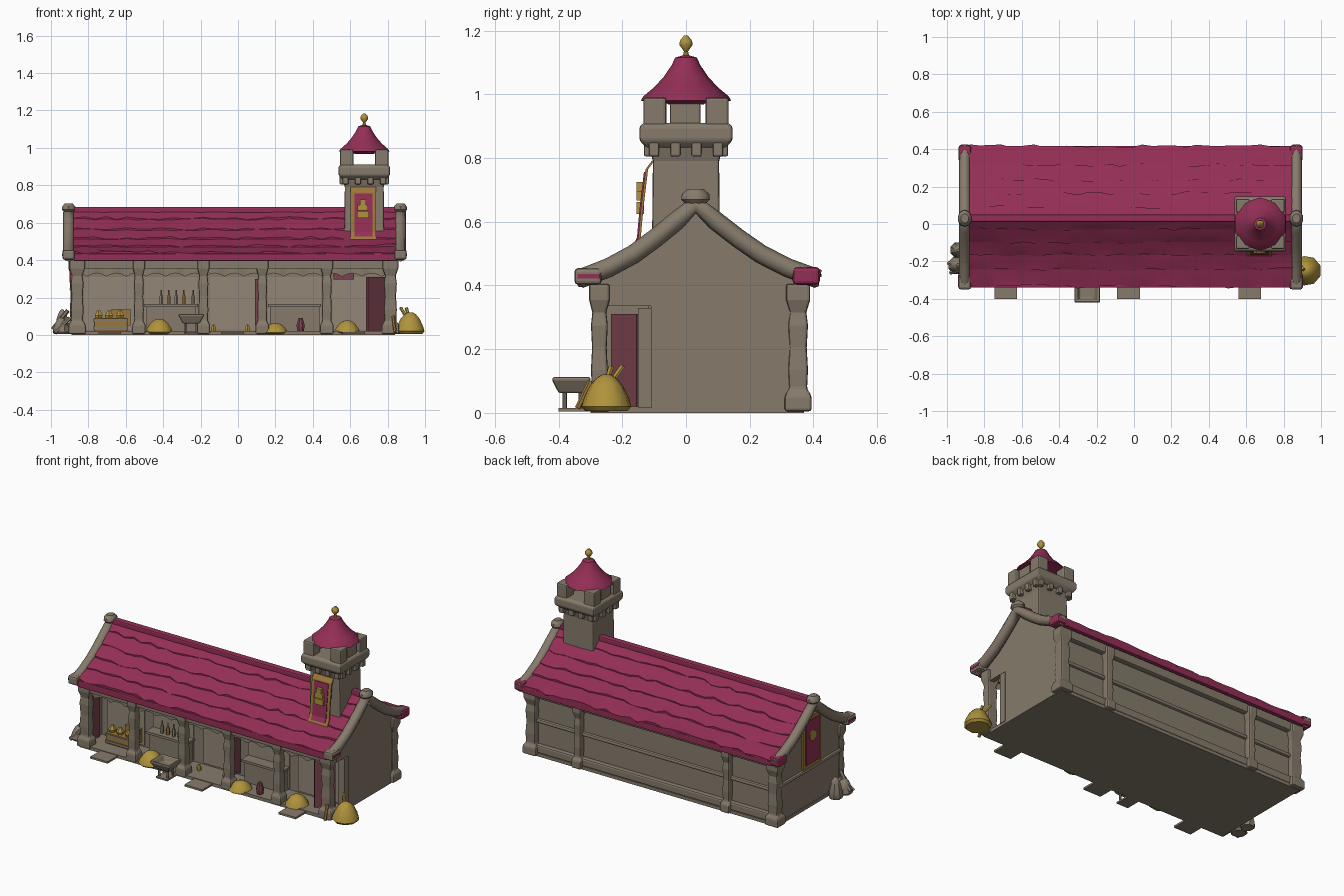
import bpy, bmesh, math, random
from mathutils import Vector

if "Cube" in bpy.data.objects:
    bpy.data.objects.remove(bpy.data.objects["Cube"])
random.seed(4)


def material(name, rgb):
    m = bpy.data.materials.new(name)
    m.diffuse_color = (*rgb, 1)
    m.use_nodes = True
    m.node_tree.nodes["Principled BSDF"].inputs["Base Color"].default_value = m.diffuse_color
    return m


STONE = material("warm grey stone", (0.24, 0.198, 0.148))
PALE = material("pale plaster", (0.29, 0.245, 0.185))
PINK = material("crimson tile", (0.295, 0.028, 0.092))
GOLD = material("gold", (0.43, 0.29, 0.045))
OCHRE = material("ochre wood", (0.33, 0.185, 0.045))
PLUM = material("faded plum", (0.2, 0.055, 0.075))


def finish(bm, name, mat, smooth=False, bevel=0):
    bmesh.ops.recalc_face_normals(bm, faces=bm.faces)
    me = bpy.data.meshes.new(name)
    bm.to_mesh(me)
    bm.free()
    me.materials.append(mat)
    ob = bpy.data.objects.new(name, me)
    bpy.context.collection.objects.link(ob)
    if bevel:
        mod = ob.modifiers.new("bevel", "BEVEL")
        mod.width, mod.segments = bevel, 2
    if smooth:
        bpy.context.view_layer.objects.active = ob
        ob.select_set(True)
        bpy.ops.object.shade_smooth_by_angle(angle=math.radians(40))
        ob.select_set(False)
    return ob


def box(name, x, y, z, mat=STONE, bevel=0):
    bm = bmesh.new()
    bmesh.ops.create_cube(bm, size=1)
    for v in bm.verts:
        v.co = [(a + b) / 2 + c * (b - a) for (a, b), c in zip((x, y, z), v.co)]
    return finish(bm, name, mat, bevel=bevel)


def prism(name, outline, x0, x1, mat=STONE):
    """Extrude a y-z outline along x."""
    bm = bmesh.new()
    f = bm.faces.new([bm.verts.new((x0, y, z)) for y, z in outline])
    r = bmesh.ops.extrude_face_region(bm, geom=[f])
    for v in r["geom"]:
        if isinstance(v, bmesh.types.BMVert):
            v.co.x = x1
    return finish(bm, name, mat)


def lathe(name, profile, loc, mat, sides=8, square=False, scale=(1, 1)):
    """Stack rings of (radius, z); square rings use half-widths."""
    bm = bmesh.new()
    n = 4 if square else sides
    k, off = (math.sqrt(2), math.pi / 4) if square else (1, math.pi / sides)
    rings = []
    for r, z in profile:
        rings.append([bm.verts.new((loc[0] + r * k * scale[0] * math.cos(off + math.tau * i / n),
                                    loc[1] + r * k * scale[1] * math.sin(off + math.tau * i / n),
                                    loc[2] + z)) for i in range(n)])
    for a, b in zip(rings, rings[1:]):
        for i in range(n):
            bm.faces.new((a[i], a[(i + 1) % n], b[(i + 1) % n], b[i]))
    bm.faces.new(rings[0])
    bm.faces.new(rings[-1])
    return finish(bm, name, mat, smooth=not square, bevel=0.008 if square else 0)


def rod(name, a, b, r, mat):
    a, b = Vector(a), Vector(b)
    bm = bmesh.new()
    bmesh.ops.create_cone(bm, cap_ends=True, segments=6, radius1=r, radius2=r, depth=(b - a).length)
    q = (b - a).to_track_quat("Z", "Y")
    for v in bm.verts:
        v.co = q @ v.co + (a + b) / 2
    return finish(bm, name, mat, smooth=True)


# Roof curve, from ridge down to each eave
RY = 0.03
SLOPE = [(0, 0.668), (0.06, 0.616), (0.13, 0.56), (0.2, 0.51), (0.28, 0.468), (0.375, 0.432)]


def side_curve(s, dz=0):
    k = 0.365 / 0.375 if s < 0 else 1.03
    return [(RY + s * d * k, z + dz) for d, z in SLOPE]


def full_curve(dz=0):
    return side_curve(-1, dz)[::-1] + side_curve(1, dz)[1:]


prism("roof_core", full_curve(0) + full_curve(-0.033)[::-1], -0.88, 0.85, PINK)

# Worn, uneven tile courses
for s, label in ((-1, "front"), (1, "back")):
    bm = bmesh.new()
    pts = side_curve(s, 0.003)
    for a, b in zip(pts, pts[1:]):
        cols = []
        for i in range(31):
            x = -0.88 + 1.73 * i / 30
            j, m = random.uniform(-0.01, 0.01), random.uniform(0.3, 0.7)
            cols.append([bm.verts.new(p) for p in (
                (x, a[0], a[1]),
                (x, a[0] * (1 - m) + b[0] * m, a[1] * (1 - m) + b[1] * m + random.uniform(0, 0.006)),
                (x, b[0] + s * j, b[1] - j * 0.5 + random.uniform(0, 0.011)),
                (x, b[0] + s * j, b[1] - 0.008))])
        for p, q in zip(cols, cols[1:]):
            for k in range(3):
                bm.faces.new((p[k], q[k], q[k + 1], p[k + 1]))
    finish(bm, label + "_roof_tiles", PINK, smooth=True)
box("ridge_cap", (-0.88, 0.85), (RY - 0.02, RY + 0.02), (0.65, 0.685), PINK, 0.008)
for y in (-0.325, 0.405):
    box("eave_lip", (-0.88, 0.85), (y - 0.015, y + 0.012), (0.395, 0.435), PINK, 0.006)

# Main hall, end walls and floor
under = full_curve(-0.02)
inner = [(-0.12, 0.02), (-0.12, 0.5)] + [p for p in under if -0.1 < p[0] < 0.34] + [(0.34, 0.43), (0.345, 0.02)]
prism("hall", inner, -0.86, 0.82)
gable = [p for p in under if -0.27 < p[0] < 0.34]
prism("left_end_wall", [(-0.27, 0.01), (-0.27, 0.44)] + gable + [(0.34, 0.43), (0.36, 0.01)], -0.885, -0.86)
prism("right_end_wall", [(-0.11, 0.01), (-0.11, 0.335), (-0.27, 0.335), (-0.27, 0.44)] + gable
      + [(0.34, 0.43), (0.36, 0.01)], 0.81, 0.84)
box("right_wall_edge", (0.8, 0.845), (-0.15, -0.108), (0.015, 0.33))
box("floor", (-0.89, 0.84), (-0.3, 0.37), (0, 0.02))
box("left_wall_ledge", (-0.9, -0.87), (-0.26, 0.35), (0.235, 0.255), bevel=0.008)

# Gable coping with knobs
for x, label in ((-0.905, "left"), (0.868, "right")):
    cu = bpy.data.curves.new(label + "_coping", "CURVE")
    cu.dimensions, cu.bevel_depth, cu.bevel_resolution, cu.use_fill_caps = "3D", 0.03, 2, True
    sp = cu.splines.new("POLY")
    path = full_curve(-0.012)
    sp.points.add(len(path) - 1)
    for p, (y, z) in zip(sp.points, path):
        p.co = (x, y, z, 1)
    ob = bpy.data.objects.new(label + "_coping", cu)
    bpy.context.collection.objects.link(ob)
    cu.materials.append(STONE)
    lathe(label + "_peak_knob", [(0.03, 0), (0.045, 0.015), (0.043, 0.032), (0.025, 0.048)],
          (x, RY, 0.655), STONE, 10, scale=(0.85, 1))
    box(label + "_front_coping_end", (x - 0.033, x + 0.033), (-0.35, -0.265), (0.402, 0.455), STONE, 0.012)
    box(label + "_front_coping_stripe", (x - 0.036, x + 0.036), (-0.34, -0.27), (0.422, 0.436), PINK)
    box(label + "_back_coping_end", (x - 0.034, x + 0.034), (0.335, 0.42), (0.402, 0.458), PINK, 0.012)

# Bulging posts along front and back
POST = [(0.042, 0), (0.042, 0.05), (0.028, 0.07), (0.031, 0.13), (0.027, 0.2), (0.031, 0.27),
        (0.026, 0.31), (0.038, 0.35), (0.038, 0.4)]
for x in (-0.86, -0.53, -0.185, 0.13, 0.475, 0.815):
    w = 1.1 if abs(x) > 0.8 else 0.85
    lathe("front_post", POST, (x, -0.272, 0.005), STONE, square=True, scale=(w, 0.85))
for x in (-0.865, -0.54, 0.49, 0.815):
    w = 1.1 if abs(x) > 0.8 else 0.75
    lathe("back_post", POST, (x, 0.352, 0.005), STONE, square=True, scale=(w, 1))
for z0, z1, y in ((0.02, 0.07, 0.372), (0.2, 0.225, 0.358), (0.36, 0.42, 0.372)):
    box("back_band", (-0.86, 0.82), (0.33, y), (z0, z1), bevel=0.01)

# Plaster panels between the posts
for a, b in ((-0.82, -0.56), (-0.5, -0.22), (-0.15, 0.1), (0.16, 0.445), (0.505, 0.79)):
    box("bay_panel", (a, b), (-0.127, -0.119), (0.03, 0.31), PALE)

# Lintel and scalloped awnings over the stalls
box("front_lintel", (-0.86, 0.82), (-0.295, -0.25), (0.355, 0.41))
bm = bmesh.new()
strip = []
for i in range(97):
    x = -0.86 + 1.68 * i / 96
    drop = 0.312 + 0.018 * abs(math.cos(i * math.pi / 6))
    strip.append([bm.verts.new((x, -0.262 + 0.004 * math.sin(i), z)) for z in (0.37, drop)])
for p, q in zip(strip, strip[1:]):
    bm.faces.new((p[0], q[0], q[1], p[1]))
finish(bm, "awning", STONE)
box("porch_ceiling", (-0.86, 0.82), (-0.27, -0.12), (0.38, 0.395))

# Stall fittings
for x0, x1 in ((-0.5, -0.215), (0.16, 0.445)):
    box("counter", (x0, x1), (-0.2, -0.12), (0.15, 0.165))
    box("counter_front", (x0 + 0.01, x1 - 0.01), (-0.18, -0.12), (0.02, 0.15))
for i, x in enumerate((-0.41, -0.37, -0.33, -0.29, -0.24)):
    lathe("bottle", [(0.01, 0), (0.011, 0.04), (0.004, 0.055), (0.004, 0.075)], (x, -0.165, 0.165),
          OCHRE if i % 2 else STONE, 6)
box("crate", (-0.77, -0.59), (-0.21, -0.14), (0.02, 0.09), OCHRE, 0.006)
box("crate_back", (-0.68, -0.575), (-0.15, -0.13), (0.05, 0.135), OCHRE)
for z in (0.03, 0.07):
    box("crate_slat", (-0.772, -0.588), (-0.216, -0.208), (z, z + 0.014), STONE)
for x in (-0.745, -0.69, -0.63):
    lathe("crate_jar", [(0.018, 0), (0.024, 0.02), (0.01, 0.045)], (x, -0.18, 0.085), GOLD, 6)
door = box("open_door", (-0.06, 0.06), (-0.008, 0.008), (0.02, 0.31), PLUM)
door.location = (0.735, -0.19, 0)
door.rotation_euler.z = math.radians(42)
box("left_inner_panel", (-0.865, -0.852), (-0.225, -0.15), (0.02, 0.29), PLUM)
box("curtain", (0.09, 0.11), (-0.23, -0.13), (0.05, 0.3), PLUM)
box("valance", (0.51, 0.62), (-0.15, -0.12), (0.295, 0.33), PLUM)
lathe("plum_jar", [(0.018, 0), (0.024, 0.03), (0.012, 0.07)], (0.335, -0.26, 0.02), PLUM, 8)
for x in (-0.13, 0.05):
    lathe("small_lantern", [(0.012, 0), (0.014, 0.02), (0.006, 0.035)], (x, -0.2, 0.02), GOLD, 6)

# Doorstep planks and wash basin
for x, w in ((-0.685, 0.06), (-0.03, 0.062), (0.62, 0.06)):
    box("doorstep", (x - w, x + w), (-0.4, -0.28), (0.004, 0.016))
lathe("basin", [(0.045, 0), (0.068, 0.04), (0.068, 0.05), (0.055, 0.05), (0.04, 0.02)],
      (-0.25, -0.36, 0.062), STONE, square=True, scale=(1, 0.88))
box("basin_foot", (-0.29, -0.21), (-0.4, -0.3), (0.004, 0.014))
for x in (-0.28, -0.22):
    for y in (-0.38, -0.33):
        rod("basin_leg", (x, y, 0.01), (x, y, 0.07), 0.007, STONE)

# Sacks and bundles
SACK = [(0.85, 0), (1, 0.12), (0.9, 0.35), (0.65, 0.7), (0.4, 0.9), (0.15, 1)]
for x, y, r, h in ((0.922, -0.25, 0.08, 0.115), (-0.42, -0.26, 0.075, 0.08), (0.2, -0.26, 0.072, 0.058),
                   (0.585, -0.25, 0.072, 0.072)):
    lathe("sack", [(a * r, b * h) for a, b in SACK], (x, y, 0.006), GOLD, 9)
for dx, dy in ((-0.03, 0.035), (0.0, 0.0)):
    rod("sack_stick", (0.92, -0.26, 0.06), (0.9 + dx, -0.235 + dy, 0.145), 0.009, GOLD)
rod("leaning_stick", (0.84, -0.34, 0.015), (0.83, -0.3, 0.1), 0.009, OCHRE)
lathe("side_pot", [(a * 0.045, b * 0.13) for a, b in SACK], (-0.94, -0.14, 0.005), STONE, 8)
lathe("side_pot", [(a * 0.05, b * 0.09) for a, b in SACK], (-0.945, -0.22, 0.005), STONE, 8)
rod("side_log", (-0.99, -0.21, 0.03), (-0.91, -0.23, 0.13), 0.012, STONE)
rod("side_log", (-0.98, -0.26, 0.012), (-0.9, -0.24, 0.09), 0.012, STONE)

# Tower shaft, corbels and gallery
TX, TY = 0.675, 0.0
lathe("tower_shaft", [(0.11, 0.4), (0.106, 0.6), (0.104, 0.79), (0.118, 0.84)], (TX, TY, 0), STONE, square=True)
lathe("tower_gallery", [(0.118, 0.83), (0.142, 0.855), (0.142, 0.9), (0.13, 0.91)], (TX, TY, 0), STONE,
      square=True, scale=(0.97, 1.03))
for i in range(4):
    o = -0.1 + i * 0.2 / 3
    for dx, dy in ((o, -0.116), (o, 0.116), (-0.116, o), (0.116, o)):
        box("corbel", (TX + dx - 0.016, TX + dx + 0.016), (TY + dy - 0.016, TY + dy + 0.016), (0.805, 0.85), bevel=0.006)
for sx in (-1, 1):
    for sy in (-1, 1):
        x, y = TX + sx * 0.094, TY + sy * 0.098
        box("corner_merlon", (x - 0.036, x + 0.036), (y - 0.036, y + 0.036), (0.9, 0.99), bevel=0.008)
    x = TX + sx * 0.1
    box("side_merlon", (x - 0.02, x + 0.02), (-0.05, 0.045), (0.9, 0.972), bevel=0.006)

# Tower cap and finial
lathe("tower_cap", [(0.055, 0.968), (0.07, 0.978), (0.142, 0.98), (0.134, 0.994), (0.1, 1.022), (0.07, 1.055),
                    (0.046, 1.09), (0.034, 1.115), (0.012, 1.122)], (TX, TY, 0), PINK, 10)
lathe("finial", [(0.013, 1.115), (0.007, 1.135), (0.022, 1.155), (0.021, 1.168), (0.007, 1.184)], (TX, TY, 0), GOLD, 8)

# Tower banner, leaning out at the foot
BAN = [(-0.178, 0.495), (-0.15, 0.55), (-0.142, 0.64), (-0.127, 0.765), (-0.108, 0.79)]


def sheet(name, x0, x1, pts, out, mat):
    prism(name, [(y - out, z) for y, z in pts] + [(y - out + 0.008, z) for y, z in pts[::-1]], x0, x1, mat)


sheet("banner_frame", 0.602, 0.738, BAN, 0, OCHRE)
sheet("banner_cloth", 0.622, 0.718, [(-0.163, 0.525), (-0.15, 0.55), (-0.142, 0.64), (-0.128, 0.757)], 0.004, PINK)
for hw, z0, z1 in ((0.032, 0.625, 0.662), (0.028, 0.666, 0.695), (0.017, 0.695, 0.725)):
    box("banner_emblem", (0.668 - hw, 0.668 + hw), (-0.156, -0.132), (z0, z1), GOLD)

# Left gable banner
box("gable_frame", (-0.896, -0.88), (-0.06, 0.12), (0.255, 0.575), OCHRE)
box("gable_cloth", (-0.901, -0.893), (-0.035, 0.095), (0.28, 0.55), PINK)
rod("gable_emblem", (-0.89, 0.03, 0.45), (-0.907, 0.03, 0.45), 0.035, GOLD)
